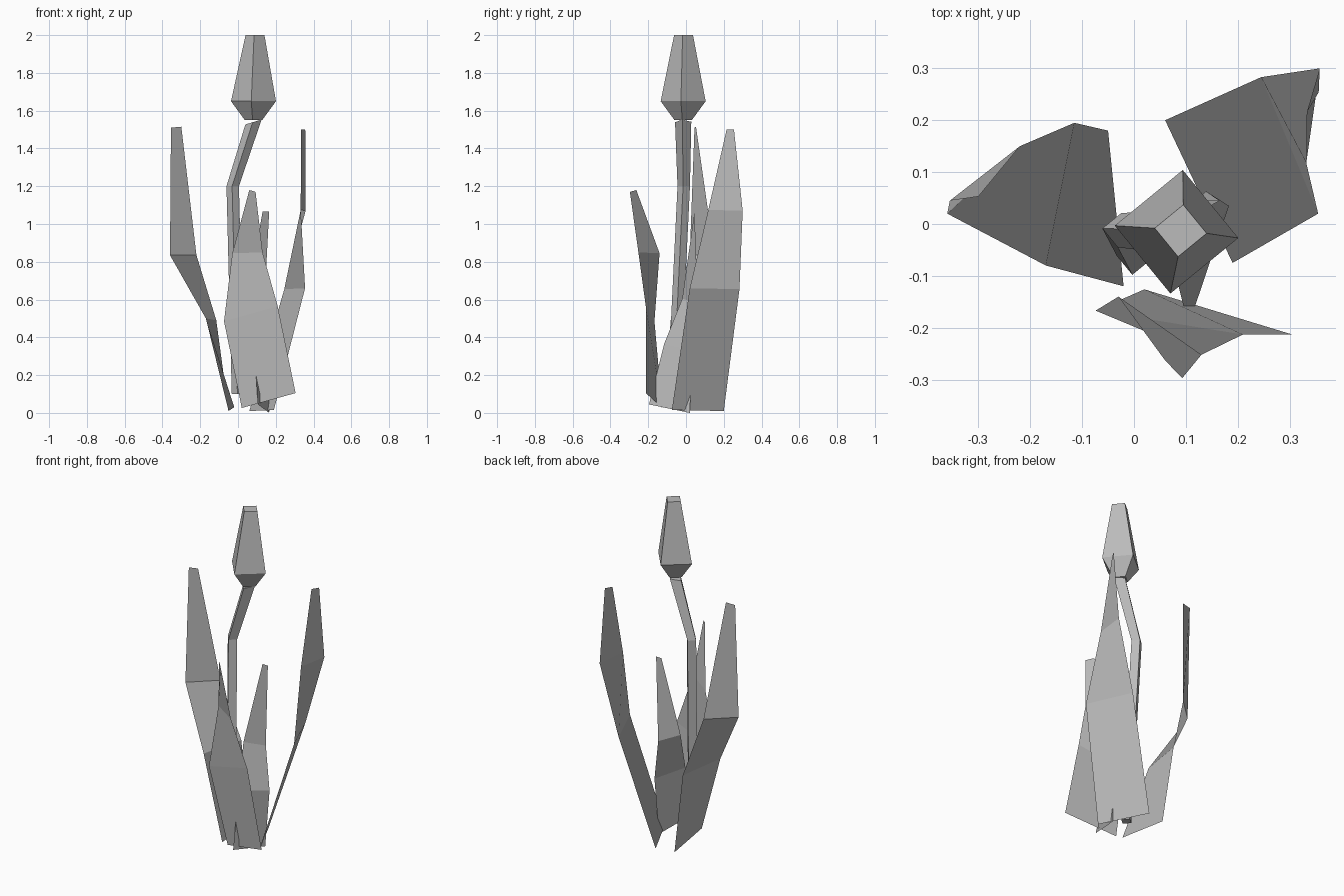
import bpy
import bmesh

cube = bpy.data.objects.get("Cube")
if cube:
    bpy.data.objects.remove(cube, do_unlink=True)

grey = bpy.data.materials.new("plain_grey")
grey.use_nodes = True
colour = (0.5, 0.5, 0.5, 1)
grey.diffuse_color = colour
grey.node_tree.nodes["Principled BSDF"].inputs["Base Color"].default_value = colour


def loft(name, rows, closed=False):
    """Skin flat faces between successive rows of points."""
    bm = bmesh.new()
    rings = [[bm.verts.new(p) for p in row] for row in rows]
    for low, high in zip(rings, rings[1:]):
        n = len(low)
        for i in range(n if closed else n - 1):
            j = (i + 1) % n
            bm.faces.new((low[i], low[j], high[j], high[i]))
    if closed:
        bm.faces.new(rings[0][::-1])
        bm.faces.new(rings[-1])
    bmesh.ops.recalc_face_normals(bm, faces=bm.faces)
    mesh = bpy.data.meshes.new(name)
    bm.to_mesh(mesh)
    bm.free()
    mesh.materials.append(grey)
    obj = bpy.data.objects.new(name, mesh)
    bpy.context.collection.objects.link(obj)
    return obj


def diamond(x, y, z, r, tilt=0.0):
    """Four-sided ring, slightly turned about the vertical."""
    t = 0.1 * r
    offsets = ((-r, t), (-t, -r), (r, -t), (t, r))
    return [(x + dx, y + dy, z + tilt * dx) for dx, dy in offsets]


# Leaves: thin folded sheets, each row is one pair of edge points
loft("right_leaf", [
    [(-0.05, 0.18, 0.01), (-0.02, -0.12, 0.03)],
    [(-0.115, 0.195, 0.49), (-0.17, -0.08, 0.5)],
    [(-0.22, 0.15, 0.835), (-0.36, 0.02, 0.835)],
    [(-0.3, 0.053, 1.515), (-0.355, 0.045, 1.51)]])
loft("left_leaf", [
    [(0.06, 0.2, 0.01), (0.19, -0.075, 0.015)],
    [(0.245, 0.283, 0.655), (0.355, 0.02, 0.66)],
    [(0.358, 0.3, 1.07), (0.332, 0.118, 1.075)],
    [(0.356, 0.254, 1.5), (0.333, 0.215, 1.5)]])
loft("front_leaf", [
    [(0.02, -0.126, 0.026), (0.305, -0.213, 0.105)],
    [(-0.074, -0.167, 0.485), (0.21, -0.213, 0.565)],
    [(-0.03, -0.14, 0.845), (0.13, -0.252, 0.85)],
    [(0.06, -0.263, 1.18), (0.093, -0.297, 1.17)]])
loft("small_leaf", [
    [(0.105, -0.196, 0.045), (0.165, 0.02, 0)],
    [(0.085, -0.116, 0.365), (0.183, 0.035, 0.33)],
    [(0.05, -0.02, 0.605), (0.139, 0.063, 0.575)],
    [(0.13, 0.045, 1.065), (0.165, 0.045, 1.065)]])

# Bent stem
loft("stem", [
    diamond(0, -0.065, 0.1, 0.033),
    diamond(-0.028, -0.012, 1.2, 0.033),
    diamond(0.082, -0.015, 1.54, 0.043, 0.3)], closed=True)

# Closed bud
loft("bud", [
    diamond(0.082, -0.015, 1.55, 0.046),
    diamond(0.082, -0.015, 1.65, 0.119),
    diamond(0.09, -0.013, 2.0, 0.05)], closed=True)
